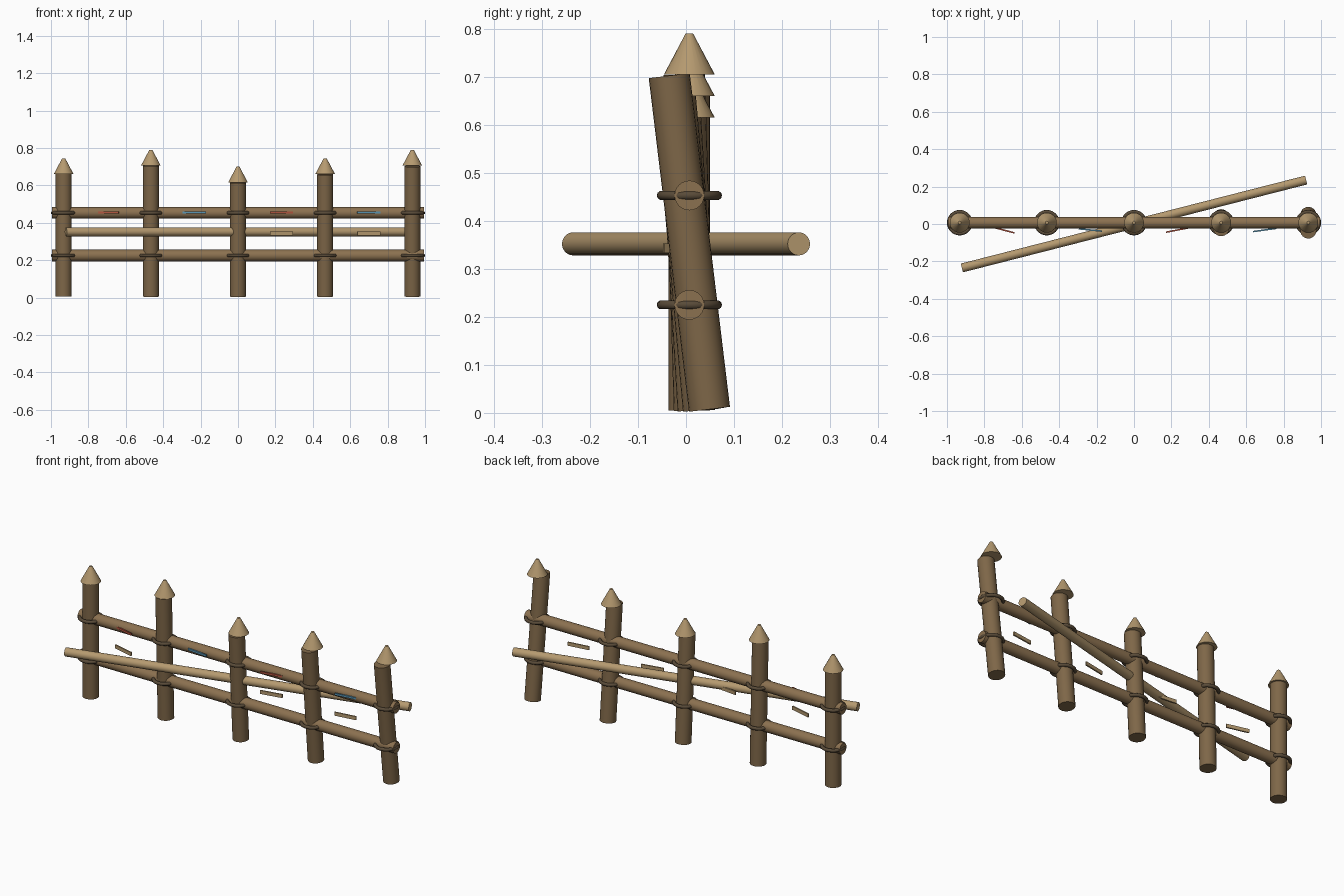
import bpy, math

if "Cube" in bpy.data.objects:
    bpy.data.objects.remove(bpy.data.objects["Cube"])

Y0 = 0.007  # fence line


def material(name, rgb):
    m = bpy.data.materials.new(name)
    m.diffuse_color = (*rgb, 1)
    m.use_nodes = True
    m.node_tree.nodes["Principled BSDF"].inputs["Base Color"].default_value = m.diffuse_color
    return m


POST = material("post_wood", (0.21, 0.135, 0.065))
RAIL = material("rail_wood", (0.26, 0.165, 0.08))
PALE = material("pale_wood", (0.46, 0.32, 0.16))
ROPE = material("rope", (0.10, 0.07, 0.04))
RED = material("red_paint", (0.45, 0.09, 0.05))
BLUE = material("blue_paint", (0.10, 0.30, 0.45))


def finish(name, mat, smooth=True):
    ob = bpy.context.object
    ob.name = name
    ob.data.materials.append(mat)
    if smooth:
        bpy.ops.object.shade_smooth_by_angle(angle=math.radians(40))
    return ob


def pole(name, mat, radius, length, loc, rot):
    bpy.ops.mesh.primitive_cylinder_add(vertices=24, radius=radius, depth=length,
                                        location=loc, rotation=rot)
    return finish(name, mat)


def slat(name, mat, size, loc, turn):
    bpy.ops.mesh.primitive_cube_add(size=1, location=loc, rotation=(0, 0, turn))
    ob = finish(name, mat, smooth=False)
    ob.scale = size
    return ob


RAIL_Z = (0.225, 0.453)

# Posts leaning progressively, upright pointed caps and rope lashings
for i, h in enumerate((0.655, 0.70, 0.61, 0.655, 0.70)):
    x = (i - 2) * 0.466
    pole(f"post_{i + 1}", POST, 0.043, h, (x, Y0, 0.005 + h / 2), (0.03 * i, 0, 0))
    bpy.ops.mesh.primitive_cone_add(vertices=24, radius1=0.053, radius2=0.008, depth=0.085,
                                    location=(x, Y0, 0.005 + h + 0.0425))
    finish(f"post_cap_{i + 1}", PALE)
    for z in RAIL_Z:
        bpy.ops.mesh.primitive_torus_add(major_radius=0.0585, minor_radius=0.0095,
                                         major_segments=32, minor_segments=10,
                                         location=(x, Y0, z))
        finish(f"rope_lashing_{i + 1}", ROPE)

# Horizontal rails
for z, name in zip(RAIL_Z, ("lower_rail", "upper_rail")):
    pole(name, RAIL, 0.031, 1.988, (0, Y0, z), (0, math.pi / 2, 0))

# Diagonal pole crossing through the fence
pole("cross_pole", PALE, 0.024, 1.90, (0, 0, 0.352), (0, math.pi / 2, 0.25))

# Small slats and painted strips between the posts
for i, turn in enumerate((-0.25, -0.10, 0.19, 0.14)):
    x = (i - 1.5) * 0.466
    slat(f"wood_slat_{i + 1}", PALE, (0.125, 0.008, 0.02), (x, -0.032, 0.343), turn)
    slat(f"paint_strip_{i + 1}", (RED, BLUE)[i % 2], (0.125, 0.008, 0.011),
         (x, -0.032, 0.455), turn)
